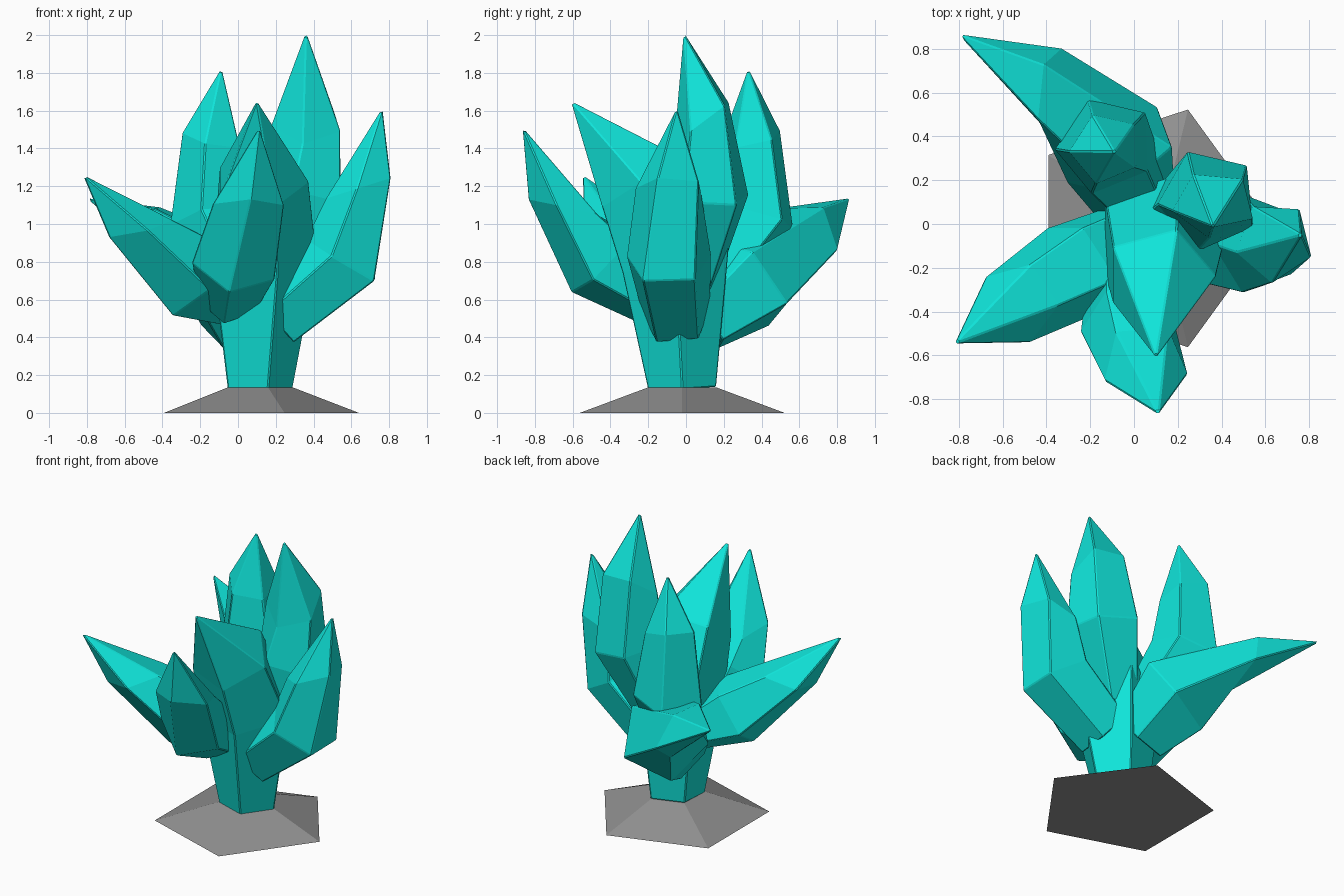
import bpy, bmesh, math
from mathutils import Vector

cube = bpy.data.objects.get("Cube")
if cube:
    bpy.data.objects.remove(cube, do_unlink=True)


def material(name, rgb):
    mat = bpy.data.materials.new(name)
    mat.use_nodes = True
    mat.diffuse_color = (*rgb, 1)
    mat.node_tree.nodes["Principled BSDF"].inputs["Base Color"].default_value = (*rgb, 1)
    return mat


teal = material("teal", (0.005, 0.78, 0.70))
grey = material("stone grey", (0.28, 0.28, 0.28))
SIDES = 5
UP = (0, 0, 1)


def add_ring(bm, centre, radius, axis, ref):
    """Pentagon square to axis, with its first corner towards ref."""
    axis = Vector(axis).normalized()
    u = Vector(ref)
    u = (u - axis * u.dot(axis)).normalized()
    v = axis.cross(u)
    return [bm.verts.new(centre + radius * (u * math.cos(a) + v * math.sin(a)))
            for a in (k * math.tau / SIDES for k in range(SIDES))]


def bridge(bm, low, high):
    for k in range(SIDES):
        n = (k + 1) % SIDES
        bm.faces.new((low[k], low[n], high[n], high[k]))


def finish(bm, name, mat):
    bmesh.ops.recalc_face_normals(bm, faces=bm.faces)
    mesh = bpy.data.meshes.new(name)
    bm.to_mesh(mesh)
    bm.free()
    mesh.materials.append(mat)
    obj = bpy.data.objects.new(name, mesh)
    bpy.context.collection.objects.link(obj)
    return obj


def crystal(name, root, belly, shoulder, tip, ref, axis=None, shoulder_ref=None):
    """Root, belly and shoulder are (centre, radius); axis tilts the shoulder ring."""
    a, b, c, t = (Vector(p) for p in (root[0], belly[0], shoulder[0], tip))
    rise, climb, point = ((q - p).normalized() for p, q in ((a, b), (b, c), (c, t)))
    bm = bmesh.new()
    rings = [add_ring(bm, a, root[1], rise, ref),
             add_ring(bm, b, belly[1], rise + climb, ref),
             add_ring(bm, c, shoulder[1], axis or climb + point, shoulder_ref or ref)]
    bridge(bm, rings[0], rings[1])
    bridge(bm, rings[1], rings[2])
    bm.faces.new(rings[0][::-1])
    # The apex overshoots a little because the bevel trims it back
    apex = bm.verts.new(t + point * 0.018)
    for k in range(SIDES):
        bm.faces.new((rings[2][k], rings[2][(k + 1) % SIDES], apex))
    mod = finish(bm, name, teal).modifiers.new("edge bevel", "BEVEL")
    mod.width = 0.006
    mod.segments = 1
    mod.limit_method = "ANGLE"
    mod.angle_limit = math.radians(25)


# Five-sided stone foot
foot = bmesh.new()
bottom = add_ring(foot, Vector((0.07, -0.02, 0)), 0.57, UP, (1, 0, 0))
top = add_ring(foot, Vector((0.10, -0.02, 0.135)), 0.19, UP, (1, 0, 0))
bridge(foot, bottom, top)
foot.faces.new(bottom[::-1])
foot.faces.new(top)
finish(foot, "stone_base", grey)

# Trunk that leans forward into the central crystal
crystal("trunk_crystal", ((0.10, -0.02, 0.13), 0.19), ((0.115, -0.055, 0.81), 0.305),
        ((0.115, -0.235, 1.22), 0.26), (0.10, -0.60, 1.64), (1, 0, 0))

# Crystals growing out of the trunk and bending upward
crystal("tall_crystal", ((0.17, 0.02, 0.70), 0.16), ((0.34, 0.11, 1.15), 0.24),
        ((0.365, 0.09, 1.54), 0.195), (0.36, -0.01, 2.0), (0.87, -0.5, 0),
        axis=(0, -0.6, 0.8))

crystal("back_upright_crystal", ((0.05, 0.08, 0.60), 0.15), ((-0.13, 0.36, 1.03), 0.235),
        ((-0.13, 0.345, 1.45), 0.17), (-0.09, 0.33, 1.81), (0.77, 0.64, 0),
        axis=(0.2, -0.2, 0.95))

crystal("left_crystal", ((0.20, -0.05, 0.50), 0.19), ((0.56, -0.09, 0.80), 0.235),
        ((0.64, -0.08, 1.19), 0.19), (0.76, -0.05, 1.60), (-1, 0, 0.5),
        axis=(-0.3, 0, 0.95), shoulder_ref=(-1, -0.25, 0))

crystal("front_crystal", ((-0.05, -0.15, 0.60), 0.16), ((-0.015, -0.44, 0.80), 0.235),
        ((0.05, -0.64, 1.09), 0.20), (0.11, -0.86, 1.50), (-0.1, -1, -0.5),
        axis=(0, 0.2, 0.97), shoulder_ref=(0.08, -1, 0))

crystal("front_right_crystal", ((-0.02, -0.03, 0.60), 0.15), ((-0.24, -0.19, 0.72), 0.24),
        ((-0.53, -0.36, 0.98), 0.19), (-0.81, -0.54, 1.25), (-0.5, -0.32, -0.8),
        axis=(-0.22, -0.14, 0.96), shoulder_ref=(-0.83, -0.56, 0))

crystal("back_right_crystal", ((0.02, 0.08, 0.48), 0.19), ((-0.06, 0.33, 0.69), 0.285),
        ((-0.37, 0.60, 0.92), 0.215), (-0.79, 0.86, 1.13), (0.16, 0.18, -0.11),
        axis=(-0.9, 0.1, -0.3), shoulder_ref=(0, 0.95, -0.33))
